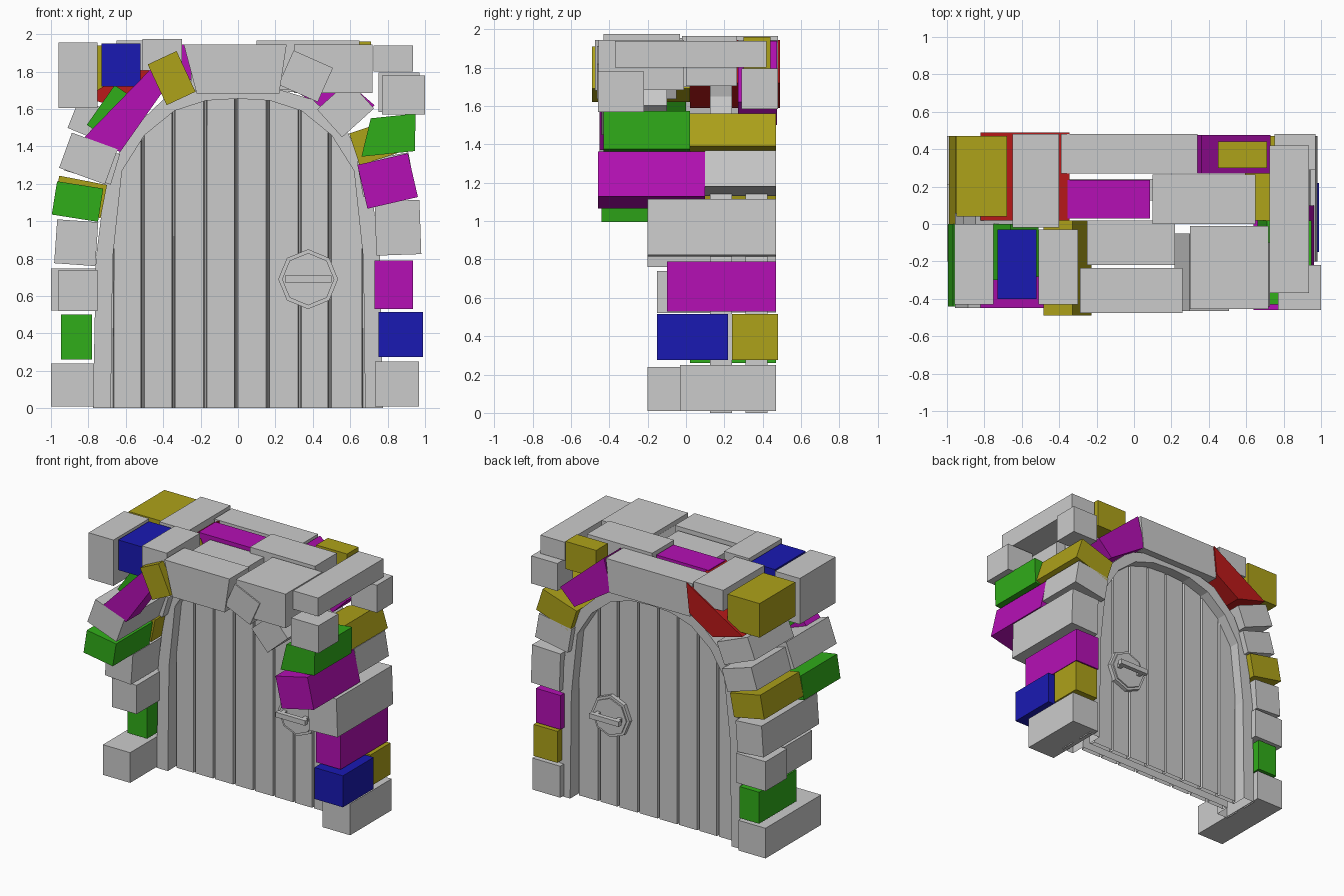
import bpy, math

if "Cube" in bpy.data.objects:
    bpy.data.objects.remove(bpy.data.objects["Cube"])

COLORS = {"green": (0.03, 0.42, 0.01, 1), "blue": (0.01, 0.01, 0.45, 1), "red": (0.5, 0.01, 0.01, 1),
          "magenta": (0.46, 0.005, 0.46, 1), "yellow": (0.42, 0.36, 0.01, 1)}
MATS = {}
for key, col in COLORS.items():
    MATS[key] = bpy.data.materials.new(key + "_stone")
    MATS[key].diffuse_color = col


def mesh_object(name, verts, faces, color=None):
    me = bpy.data.meshes.new(name)
    me.from_pydata(verts, [], faces)
    ob = bpy.data.objects.new(name, me)
    bpy.context.collection.objects.link(ob)
    if color:
        me.materials.append(MATS[color])
    return ob


def prism(name, pts, y0, y1, color=None):
    """Extrude an x-z outline (counter-clockwise from the front) from y0 to y1."""
    n = len(pts)
    verts = [(x, y0, z) for x, z in pts] + [(x, y1, z) for x, z in pts]
    faces = [tuple(range(n)), tuple(range(2 * n - 1, n - 1, -1))]
    faces += [(i, i + n, (i + 1) % n + n, (i + 1) % n) for i in range(n)]
    return mesh_object(name, verts, faces, color)


def stone(name, cx, cz, w, h, deg, y0, y1, color=None):
    c, s = math.cos(math.radians(deg)), math.sin(math.radians(deg))
    corners = [(-w / 2, -h / 2), (w / 2, -h / 2), (w / 2, h / 2), (-w / 2, h / 2)]
    prism(name, [(cx + a * c - b * s, cz + a * s + b * c) for a, b in corners], y0, y1, color)


# arch profiles, right half from the floor to the crown
INNER = [(.68, 0), (.67, .8), (.62, 1.27), (.5, 1.46), (.34, 1.59), (.17, 1.645), (0, 1.655)]
OUTER = [(.775, 0), (.76, .8), (.71, 1.2), (.59, 1.47), (.4, 1.65), (.2, 1.71), (0, 1.72)]


def mirrored(half):
    return half + [(-x, z) for x, z in half[-2::-1]]


def arch_top(x):
    x = abs(x)
    for (xa, za), (xb, zb) in zip(INNER, INNER[1:]):
        if xb <= x <= xa:
            return za + (zb - za) * (xa - x) / (xa - xb)


def oriented(face, flip):
    return tuple(reversed(face)) if flip else face


def door_side(side, y_frame, y_plank, y_inner):
    """Open-backed door leaf: frame, planks with chamfered edges, groove floor."""
    flip = side == "back"
    # frame: outer edge, face, inner reveal
    rows = [(OUTER, y_inner), (OUTER, y_frame), (INNER, y_frame), (INNER, y_inner)]
    verts = [(x, y, z) for half, y in rows for x, z in mirrored(half)]
    n = len(mirrored(OUTER))
    faces = [oriented((r * n + i, r * n + i + 1, (r + 1) * n + i + 1, (r + 1) * n + i), flip)
             for r in range(3) for i in range(n - 1)]
    mesh_object(side + "_frame", verts, faces)
    # groove floor
    pts = mirrored(INNER)
    mesh_object(side + "_groove_floor", [(x, y_inner, z) for x, z in pts],
                [oriented(tuple(range(len(pts))), flip)])
    # planks
    edges = [-.672, -.51, -.345, -.175, -.01, .16, .33, .49, .672]
    for k, (a, b) in enumerate(zip(edges, edges[1:])):
        verts = []
        for gap, y in ((.009, y_plank), (.003, y_inner)):
            l, r = a + gap, b - gap
            inside = sorted({(s * x, z) for x, z in INNER[1:] for s in (1, -1) if l < s * x < r and z > .9},
                            reverse=True)
            xl, xr = max(l, -.665), min(r, .665)
            ring = [(l, 0), (r, 0), (xr, arch_top(xr))] + inside + [(xl, arch_top(xl))]
            verts.append([(x, y, z) for x, z in ring])
        m = len(verts[0])
        faces = [oriented(tuple(range(m)), flip)]
        faces += [oriented((i, i + m, (i + 1) % m + m, (i + 1) % m), flip) for i in (1, m - 1)]
        mesh_object("%s_plank_%d" % (side, k + 1), verts[0] + verts[1], faces)


door_side("front", .125, .205, .24)
door_side("back", .425, .345, .31)


# handles on both sides of the door
def octagon(r):
    return [(.375 + r * math.cos(math.pi * k / 4), .69 + r * math.sin(math.pi * k / 4)) for k in range(8)]


for side, base, d in (("front", .205, -1), ("back", .345, 1)):
    def span(name, pts, a, b):
        lo, hi = sorted((base + d * a, base + d * b))
        prism(side + name, pts, lo, hi)
    span("_handle_plate", octagon(.16), -.01, .03)
    span("_handle_boss", octagon(.14), .03, .04)
    span("_handle_bar", [(.25, .672), (.5, .672), (.5, .71), (.25, .71)], .075, .11)
    for x in (.27, .45):
        span("_handle_post", [(x, .675), (x + .03, .675), (x + .03, .707), (x, .707)], .03, .08)

# left jamb stones: centre x, centre z, width, height, tilt, y from, y to, colour
left = [
    (-.885, .125, .23, .23, 0, -.2, .47),
    (-.863, .38, .165, .24, 0, .02, .47, "green"),
    (-.875, .635, .25, .225, 0, .21, .47),
    (-.855, .63, .21, .22, 0, -.15, .19),
    (-.865, .885, .22, .235, -4, -.2, .47),
    (-.858, 1.105, .25, .18, -9, -.44, 0, "green"),
    (-.845, 1.13, .26, .18, -11, 0, .47, "yellow"),
    (-.8, 1.335, .26, .2, -20, -.45, .06),
    (-.78, 1.315, .26, .17, -17, .06, .47),
    (-.75, 1.525, .28, .17, -22, 0, .47),
    (-.66, 1.57, .26, .18, 55, -.3, 0, "green"),
    (-.815, 1.81, .27, .26, 0, .04, .47, "yellow"),
    (-.855, 1.78, .21, .35, 0, -.43, 0),
]
# right jamb stones
right = [
    (.85, .13, .235, .24, 0, -.03, .47),
    (.87, .395, .24, .24, 0, -.15, .22, "blue"),
    (.85, .395, .2, .24, 0, .24, .48, "yellow"),
    (.833, .66, .207, .26, 0, -.1, .47, "magenta"),
    (.855, .965, .24, .29, 2, -.2, .47),
    (.8, 1.215, .277, .24, 13, -.46, .1, "magenta"),
    (.79, 1.25, .28, .19, 10, .1, .47),
    (.765, 1.43, .3, .18, 18, .02, .47, "yellow"),
    (.885, 1.675, .23, .21, 0, -.46, -.22),
    (.86, 1.69, .22, .21, 0, .29, .48),
    (.83, 1.87, .21, .14, 0, -.37, .42),
    (.575, 1.6, .23, .2, 42, -.44, -.1),
    (.362, 1.775, .23, .2, -24, -.465, -.05),
]
# crown and roof stones
crown = [
    (-.355, 1.765, .17, .24, 25, -.49, .02, "yellow"),
    (-.625, 1.835, .21, .23, 0, -.4, -.03, "blue"),
    (-.525, 1.885, .25, .16, 0, -.02, .48),
    (-.405, 1.89, .21, .17, 0, -.43, -.03),
    (-.135, 1.85, .44, .19, 0, .03, .235, "magenta"),
    (-.015, 1.81, .47, .22, 0, -.22, .02),
    (.375, 1.835, .55, .26, 0, 0, .265),
    (.51, 1.815, .42, .26, 0, -.455, -.01),
    (.58, 1.855, .26, .21, 0, .3, .44, "yellow"),
]
for group, rows in (("left_stone", left), ("right_stone", right), ("crown_stone", crown)):
    for i, row in enumerate(rows):
        stone("%s_%d" % (group, i + 1), *row)

# wedge-shaped stones
prism("green_wedge", [(.66, 1.345), (.945, 1.375), (.95, 1.575), (.71, 1.55)], -.43, .02, "green")
prism("red_wedge", [(-.57, 1.59), (-.37, 1.72), (-.345, 1.945), (-.82, 1.66)], .02, .49, "red")
prism("left_magenta_wedge", [(-.63, 1.37), (-.39, 1.71), (-.47, 1.81), (-.82, 1.45)], -.45, -.28, "magenta")
prism("right_magenta_wedge", [(.61, 1.5), (.73, 1.62), (.36, 1.94), (.3, 1.7)], .27, .475, "magenta")
prism("front_lintel", [(-.22, 1.68), (.22, 1.68), (.26, 1.945), (-.29, 1.945)], -.475, -.235)
prism("back_lintel", [(-.37, 1.69), (.31, 1.69), (.34, 1.945), (-.39, 1.945)], .27, .48)

for m in bpy.data.materials:
    if m.users and not m.is_grease_pencil:
        m.use_nodes = True
        m.node_tree.nodes["Principled BSDF"].inputs["Base Color"].default_value = m.diffuse_color
